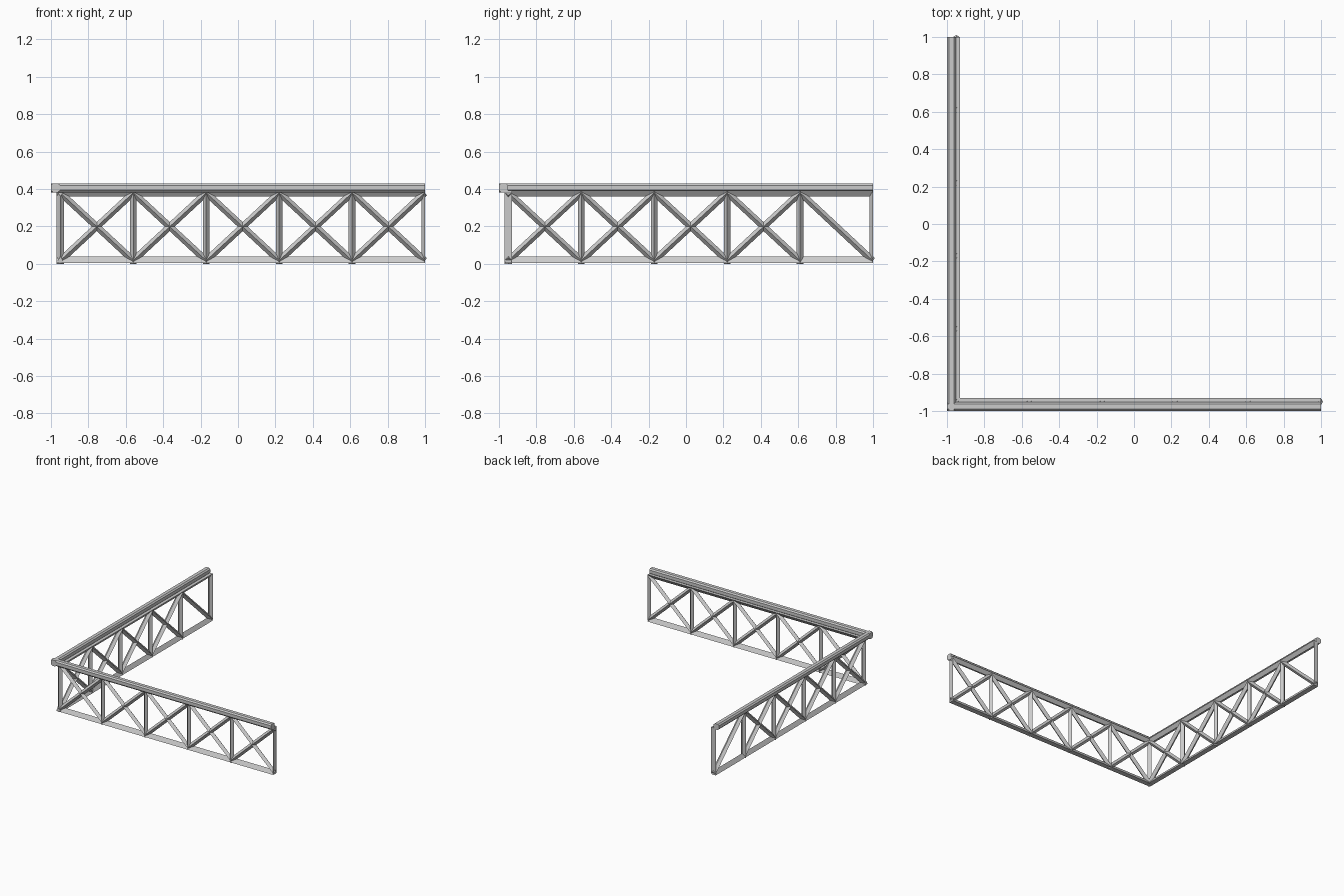
import bpy, bmesh
from mathutils import Vector

if "Cube" in bpy.data.objects:
    bpy.data.objects.remove(bpy.data.objects["Cube"])

C = -0.95            # centre line of both lattice panels
H = 0.021            # half thickness of a bar
LOW, HIGH = 0.012, 0.38
STOPS = [-0.95, -0.56, -0.17, 0.22, 0.61, 0.998]


def prism(name, a, b, section, wing):
    """Extrude a (in-plane, across) section from a to b, both (along, z)."""
    a, b = Vector(a), Vector(b)
    d = (b - a).normalized()
    side = Vector((-d.y, d.x))
    bm = bmesh.new()
    rings = []
    for p in (a, b):
        ring = []
        for s, n in section:
            q = p + side * s
            across = C + n
            co = (q.x, across, q.y) if wing == "front" else (across, q.x, q.y)
            ring.append(bm.verts.new(co))
        rings.append(ring)
    k = len(section)
    for i in range(k):
        j = (i + 1) % k
        bm.faces.new((rings[0][i], rings[0][j], rings[1][j], rings[1][i]))
    bm.faces.new(rings[0])
    bm.faces.new(rings[1])
    bmesh.ops.recalc_face_normals(bm, faces=bm.faces)
    me = bpy.data.meshes.new(name)
    bm.to_mesh(me)
    bm.free()
    ob = bpy.data.objects.new(name, me)
    bpy.context.collection.objects.link(ob)
    return ob


W = 0.018
diamond = [(W, 0), (0, H), (-W, 0), (0, -H)]
half_up = [(0, -H), (0.034, 0), (0, H)]
half_down = [(0, -H), (-0.03, 0), (0, H)]
half_post = [(0, -H), (0.018, 0), (0, H)]

# chamfered handrail section, measured from the lattice centre line
rail = [(-0.024, -0.038), (-0.012, -0.05), (0.014, -0.05), (0.024, -0.04),
        (0.024, -0.012), (0.014, -0.002), (-0.012, -0.002), (-0.024, -0.012)]

for wing in ("front", "left"):
    # handrail and ridged chords
    prism(wing + "_handrail", (-1, 0.406), (1, 0.406), rail, wing)
    prism(wing + "_bottom_chord", (C - H, 0.005), (1, 0.005), half_up, wing)
    prism(wing + "_top_chord", (C - H, 0.391), (1, 0.391), half_down, wing)
    # upright posts, the last one a half bar
    for i, t in enumerate(STOPS[:-1]):
        prism(f"{wing}_post_{i}", (t, 0.0), (t, 0.39), diamond, wing)
    prism(wing + "_end_post", (1, 0.012), (1, 0.39), half_post, wing)
    # crossed braces; the last left bay has a single one
    for i, (t0, t1) in enumerate(zip(STOPS, STOPS[1:])):
        prism(f"{wing}_brace_down_{i}", (t0, HIGH), (t1, LOW + 0.006), diamond, wing)
        if not (wing == "left" and i == 4):
            prism(f"{wing}_brace_up_{i}", (t0, LOW + 0.006), (t1, HIGH), diamond, wing)
